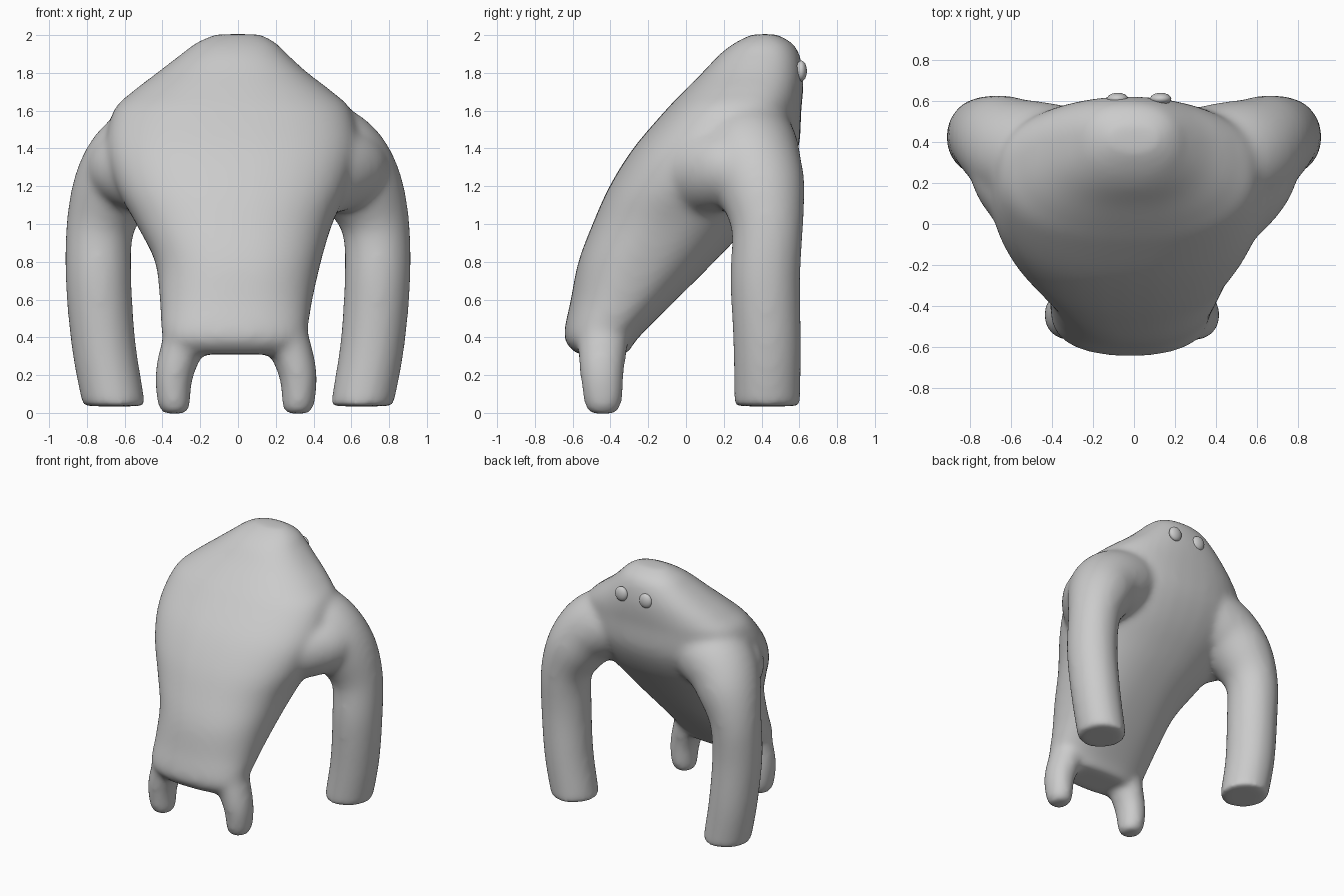
import bpy, bmesh
from math import sin, cos, pi, copysign
from mathutils import Vector

if "Cube" in bpy.data.objects:
    bpy.data.objects.remove(bpy.data.objects["Cube"])

SIDES, STEPS = 40, 5
ANGLES = [2 * pi * k / SIDES for k in range(SIDES)]


def spline(rows):
    """Catmull-Rom resampling of rows of numbers."""
    pts = [Vector(r) for r in rows]
    pts = [2 * pts[0] - pts[1]] + pts + [2 * pts[-1] - pts[-2]]
    out = []
    for a, b, c, d in zip(pts, pts[1:], pts[2:], pts[3:]):
        for i in range(STEPS):
            t = i / STEPS
            out.append(0.5 * (2 * b + (c - a) * t + (2 * a - 5 * b + 4 * c - d) * t * t
                              + (3 * b - a - 3 * c + d) * t ** 3))
    return out + [pts[-2]]


def loft(bm, rings):
    """Skin a list of rings and cap both ends, as a closed outward shell."""
    vs = [[bm.verts.new(p) for p in r] for r in rings]
    faces = [bm.faces.new((a[i], a[(i + 1) % SIDES], b[(i + 1) % SIDES], b[i]))
             for a, b in zip(vs, vs[1:]) for i in range(SIDES)]
    faces += [bm.faces.new(vs[0][::-1]), bm.faces.new(vs[-1])]
    bmesh.ops.recalc_face_normals(bm, faces=faces)


def tube(bm, rows, depth):
    """Limb along a path of (x, y, z, radius); depth stretches it front to back."""
    pts = spline(rows)
    rings = []
    for i, p in enumerate(pts):
        t = pts[min(i + 1, len(pts) - 1)].to_3d() - pts[max(i - 1, 0)].to_3d()
        if i == len(pts) - 1:
            t = Vector((0, 0, -1))
        u = t.cross(Vector((0, 1, 0))).normalized()
        v = t.cross(u).normalized()
        rings.append([p.to_3d() + p[3] * (cos(a) * u + depth * sin(a) * v) for a in ANGLES])
    loft(bm, rings)


def rounded(v):
    return copysign(abs(v) ** 0.85, v)


bm = bmesh.new()

# Torso and head: level sections (z, front y, back y, half width, centre x)
torso = [(0.31, -0.58, -0.31, 0.32, -0.01), (0.40, -0.645, -0.25, 0.38, -0.02),
         (0.60, -0.61, -0.05, 0.405, -0.01), (0.80, -0.57, 0.15, 0.44, 0),
         (1.00, -0.495, 0.34, 0.52, -0.02), (1.20, -0.405, 0.50, 0.62, -0.03),
         (1.40, -0.28, 0.595, 0.67, -0.03), (1.60, -0.11, 0.61, 0.63, -0.03),
         (1.70, -0.015, 0.62, 0.53, -0.03), (1.80, 0.085, 0.62, 0.40, -0.03),
         (1.90, 0.18, 0.60, 0.28, -0.02), (1.96, 0.26, 0.56, 0.21, -0.01),
         (2.005, 0.35, 0.48, 0.12, 0)]
loft(bm, [[(x + w * rounded(cos(a)), (y0 + y1) / 2 + (y1 - y0) / 2 * rounded(sin(a)), z)
           for a in ANGLES] for z, y0, y1, w, x in spline(torso)])

# Arms with shoulders, and short legs
for s in (-1, 1):
    tube(bm, [(s * 0.20, 0.30, 1.50, 0.22), (s * 0.40, 0.32, 1.42, 0.25),
              (s * 0.55, 0.345, 1.33, 0.25), (s * 0.66, 0.40, 1.18, 0.22),
              (s * 0.73, 0.43, 0.98, 0.180), (s * 0.738, 0.42, 0.70, 0.175),
              (s * 0.71, 0.43, 0.35, 0.170), (s * 0.655, 0.43, 0.035, 0.165)], 1.06)
    # Deltoid bulge at the front of the shoulder
    tube(bm, [(s * 0.30, 0.00, 1.24, 0.22), (s * 0.46, 0.12, 1.28, 0.23),
              (s * 0.59, 0.24, 1.29, 0.21), (s * 0.67, 0.34, 1.26, 0.16),
              (s * 0.71, 0.40, 1.22, 0.10)], 1.0)
    x = -0.01
    tube(bm, [(x + s * 0.22, -0.43, 0.58, 0.11), (x + s * 0.275, -0.44, 0.38, 0.115),
              (x + s * 0.325, -0.445, 0.22, 0.103), (x + s * 0.332, -0.44, 0.10, 0.093),
              (x + s * 0.325, -0.44, 0.03, 0.083), (x + s * 0.322, -0.44, -0.005, 0.06)], 1.15)

mesh = bpy.data.meshes.new("body")
bm.to_mesh(mesh)
bm.free()
body = bpy.data.objects.new("body", mesh)
bpy.context.collection.objects.link(body)

# Fuse the parts into one soft skin
fuse = body.modifiers.new("fuse", 'REMESH')
fuse.mode = 'VOXEL'
fuse.voxel_size = 0.02
fuse.use_smooth_shade = True
soft = body.modifiers.new("soften", 'SMOOTH')
soft.factor = 0.5
soft.iterations = 20

# Eyes
for name, x in (("eye_left", -0.08), ("eye_right", 0.13)):
    bpy.ops.mesh.primitive_uv_sphere_add(segments=24, ring_count=12, radius=1,
                                         location=(x, 0.61, 1.81))
    eye = bpy.context.object
    eye.name = name
    eye.scale = (0.052, 0.03, 0.055)
    bpy.ops.object.shade_smooth()
